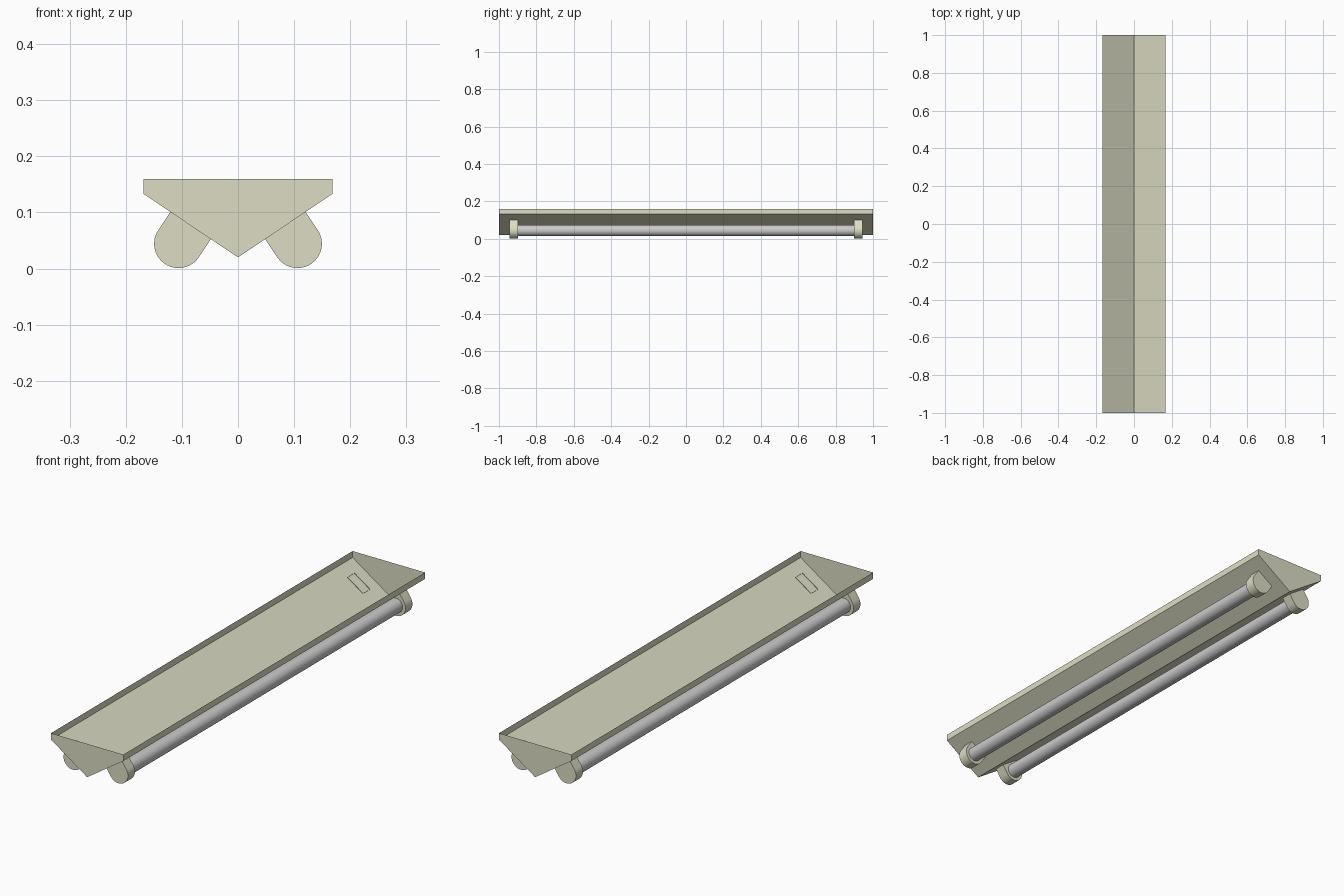
import bpy, bmesh, math
from mathutils import Vector

if "Cube" in bpy.data.objects:
    bpy.data.objects.remove(bpy.data.objects["Cube"])

def material(name, color):
    m = bpy.data.materials.new(name)
    m.diffuse_color = color
    m.use_nodes = True
    m.node_tree.nodes["Principled BSDF"].inputs["Base Color"].default_value = m.diffuse_color
    return m

cream = material("cream_paint", (0.72, 0.72, 0.56, 1))

def sweep(name, profile, y0, y1, closed):
    """Extrude an XZ profile along y and cap both ends; an open profile leaves its mouth uncovered."""
    bm = bmesh.new()
    a = [bm.verts.new((x, y0, z)) for x, z in profile]
    b = [bm.verts.new((x, y1, z)) for x, z in profile]
    n = len(profile)
    for i in range(n if closed else n - 1):
        j = (i + 1) % n
        bm.faces.new((a[i], a[j], b[j], b[i]))
    bm.faces.new(a[::-1])
    bm.faces.new(b)
    bmesh.ops.recalc_face_normals(bm, faces=bm.faces)
    me = bpy.data.meshes.new(name)
    bm.to_mesh(me)
    bm.free()
    ob = bpy.data.objects.new(name, me)
    bpy.context.collection.objects.link(ob)
    return ob

def smooth(ob):
    bpy.ops.object.select_all(action='DESELECT')
    ob.select_set(True)
    bpy.context.view_layer.objects.active = ob
    bpy.ops.object.shade_smooth_by_angle(angle=math.radians(35))

# V-shaped sheet housing with end plates, open at the top
HALF, TOP, EDGE, KEEL = 0.168, 0.16, 0.133, 0.02
housing = sweep("housing", [(-HALF, TOP), (-HALF, EDGE), (0, KEEL), (HALF, EDGE), (HALF, TOP)],
                -1, 1, False)
housing.data.materials.append(cream)

# Lamp axis and the direction perpendicular to the sloping sheet
slope = Vector((HALF, EDGE - KEEL)).normalized()
normal = Vector((slope.y, -slope.x))
centre, R, TUBE_R = Vector((0.106, 0.0445)), 0.0435, 0.03
reach = 0.041

for side, s in (("right", 1), ("left", -1)):
    # Rounded lamp holders, with open mouths just poking through the sheet
    pts = [centre + slope * R - normal * reach]
    for i in range(25):
        t = math.pi * i / 24
        pts.append(centre + slope * R * math.cos(t) + normal * R * math.sin(t))
    pts.append(centre - slope * R - normal * reach)
    profile = [(s * p.x, p.y) for p in pts]
    for end, y0, y1 in (("front", -0.943, -0.897), ("back", 0.897, 0.943)):
        holder = sweep(f"lamp_holder_{side}_{end}", profile, y0, y1, False)
        holder.data.materials.append(cream)
        smooth(holder)

    # Fluorescent tube
    circle = [(s * centre.x + TUBE_R * math.cos(math.tau * i / 32),
               centre.y + TUBE_R * math.sin(math.tau * i / 32)) for i in range(32)]
    tube = sweep(f"lamp_tube_{side}", circle, -0.9, 0.9, True)
    smooth(tube)
